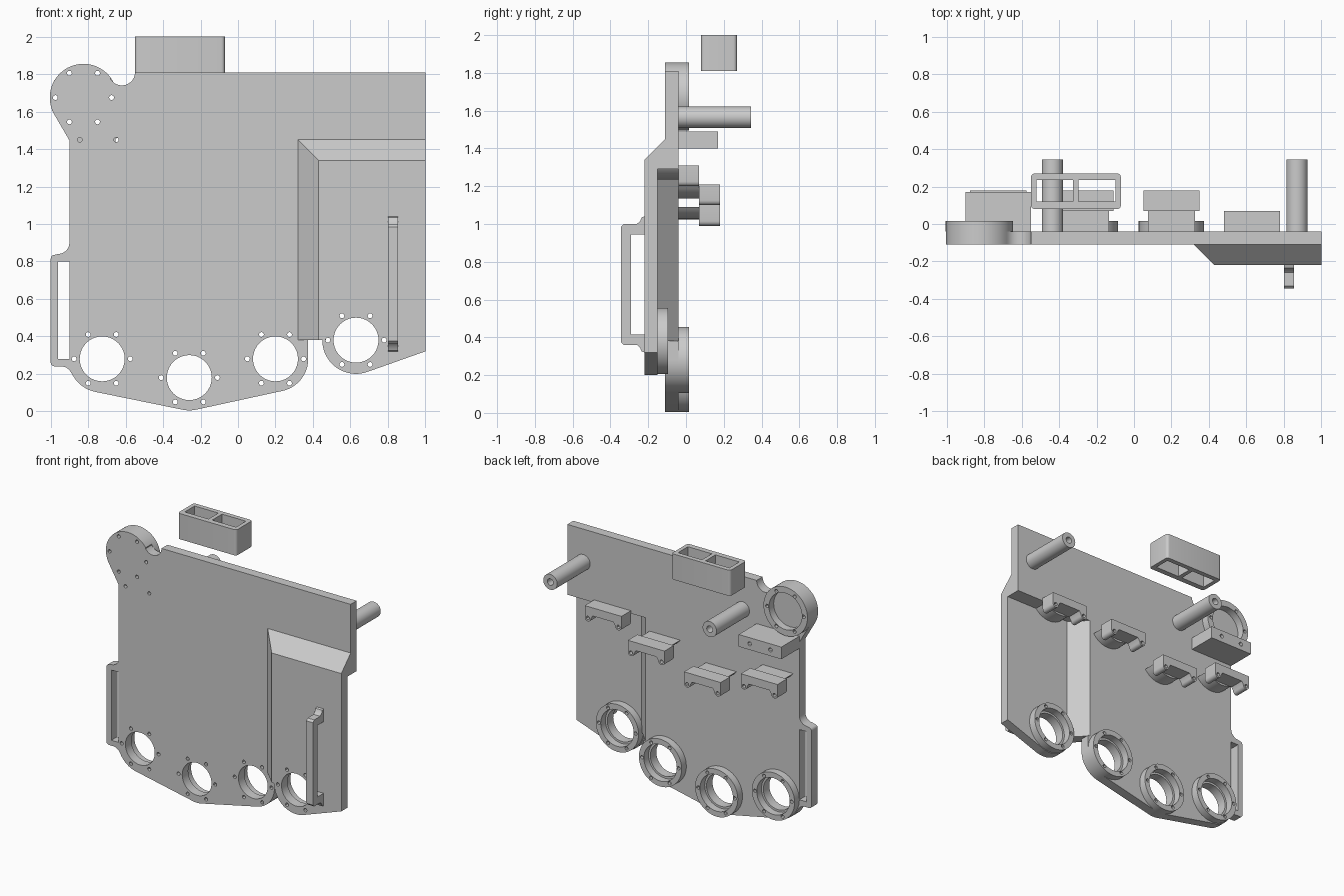
import bpy, bmesh
from math import cos, sin, radians
from mathutils import Matrix

cube = bpy.data.objects.get("Cube")
if cube:
    bpy.data.objects.remove(cube)

grey = bpy.data.materials.new("plain_grey")
grey.use_nodes = True
GREY = (0.6, 0.6, 0.6, 1)
grey.diffuse_color = GREY
grey.node_tree.nodes["Principled BSDF"].inputs["Base Color"].default_value = GREY

# Maps profile plane (a, b) and depth to world axes
AXES = {
    "x": Matrix(((0, 0, 1, 0), (1, 0, 0, 0), (0, 1, 0, 0), (0, 0, 0, 1))),
    "y": Matrix(((1, 0, 0, 0), (0, 0, -1, 0), (0, 1, 0, 0), (0, 0, 0, 1))),
    "z": Matrix.Identity(4),
}


def arc(cx, cy, r, start, end, steps=12):
    angles = [radians(start + (end - start) * i / steps) for i in range(steps + 1)]
    return [(cx + r * cos(a), cy + r * sin(a)) for a in angles]


def circle(cx, cy, r, steps=40):
    return arc(cx, cy, r, 0, 360, steps)[:-1]


def rect(x0, y0, x1, y1, r=0.0):
    if not r:
        return [(x0, y0), (x1, y0), (x1, y1), (x0, y1)]
    return (arc(x1 - r, y1 - r, r, 0, 90, 5) + arc(x0 + r, y1 - r, r, 90, 180, 5)
            + arc(x0 + r, y0 + r, r, 180, 270, 5) + arc(x1 - r, y0 + r, r, 270, 360, 5))


def bolt_circle(cx, cy):
    return [circle(px, py, 0.013, 12) for px, py in circle(cx, cy, 0.15, 6)]


def finish(obj):
    obj.data.materials.clear()
    obj.data.materials.append(grey)
    bpy.ops.object.select_all(action="DESELECT")
    obj.select_set(True)
    bpy.context.view_layer.objects.active = obj
    bpy.ops.object.shade_smooth_by_angle(angle=radians(30))


def profile(name, loops, low, high, axis="y"):
    """Extrude an outline with holes between two positions on an axis."""
    curve = bpy.data.curves.new(name, "CURVE")
    curve.dimensions = "2D"
    curve.fill_mode = "BOTH"
    curve.extrude = (high - low) / 2
    for loop in loops:
        spline = curve.splines.new("POLY")
        spline.points.add(len(loop) - 1)
        for point, (a, b) in zip(spline.points, loop):
            point.co = (a, b, 0, 1)
        spline.use_cyclic_u = True
    source = bpy.data.objects.new(name + "_curve", curve)
    bpy.context.collection.objects.link(source)
    mesh = bpy.data.meshes.new_from_object(
        source.evaluated_get(bpy.context.evaluated_depsgraph_get()))
    bpy.data.objects.remove(source)
    middle = (low + high) / 2
    depth = -middle if axis == "y" else middle
    mesh.transform(AXES[axis] @ Matrix.Translation((0, 0, depth)))
    bm = bmesh.new()
    bm.from_mesh(mesh)
    bmesh.ops.remove_doubles(bm, verts=bm.verts, dist=0.0001)
    bmesh.ops.recalc_face_normals(bm, faces=bm.faces)
    bm.to_mesh(mesh)
    bm.free()
    obj = bpy.data.objects.new(name, mesh)
    bpy.context.collection.objects.link(obj)
    finish(obj)
    return obj


FRONT, BACK = -0.11, -0.04
PAN_FRONT, PAN_BACK = -0.22, -0.15
PORTS = [(-0.725, 0.28), (-0.26, 0.18), (0.2, 0.28)]
PAN_PORT = (0.63, 0.38)
HUB = (-0.825, 1.675)

# Main plate with hub, side grip and ports
outline = [(1, 1.45), (1, 1.81)]
outline += arc(-0.62, 1.81, 0.07, 0, -148)
outline += arc(*HUB, 0.18, 36, 210, 30)
outline += [(-0.9, 1.446)]
outline += arc(-0.96, 0.9, 0.06, 0, -90, 6)
outline += arc(-0.98, 0.815, 0.02, 90, 180, 4) + arc(-0.98, 0.26, 0.02, 180, 270, 4)
outline += arc(-0.945, 0.18, 0.06, 90, 35, 5)
outline += arc(*PORTS[0], 0.18, 212, 258) + arc(*PORTS[1], 0.175, 258, 282, 6)
outline += arc(*PORTS[2], 0.175, 282, 360)
outline += [(0.375, 0.38), (0.32, 0.38), (0.32, 1.45)]
holes = [rect(-0.96, 0.28, -0.9, 0.8)] + bolt_circle(*HUB)
holes += [circle(x, 1.45, 0.013, 12) for x in (-0.845, -0.65)]
for port in PORTS:
    holes += [circle(*port, 0.12)] + bolt_circle(*port)
profile("main_plate", [outline] + holes, FRONT, BACK)

# Raised panel floor
floor = [(1, 0.32), (1, 1.34), (0.43, 1.34), (0.43, 0.38)] + arc(*PAN_PORT, 0.18, 180, 289, 20)
profile("raised_panel", [floor, circle(*PAN_PORT, 0.12)] + bolt_circle(*PAN_PORT),
        PAN_FRONT, PAN_BACK)

# Mitred sloping rim joining the raised panel to the plate: (x inset, z inset, y)
section = [(0, 0, FRONT), (0.11, 0.11, PAN_FRONT), (0.11, 0.11, PAN_BACK),
           (0.15, 0.16, PAN_BACK), (0.04, 0.16, BACK), (0, 0, BACK)]
bm = bmesh.new()
stations = [
    [bm.verts.new((0.32 + sx, y, 0.38)) for sx, sz, y in section],
    [bm.verts.new((0.32 + sx, y, 1.45 - sz)) for sx, sz, y in section],
    [bm.verts.new((1, y, 1.45 - sz)) for sx, sz, y in section],
]
for a, b in zip(stations, stations[1:]):
    for i in range(len(section)):
        j = (i + 1) % len(section)
        bm.faces.new((a[i], a[j], b[j], b[i]))
bm.faces.new(stations[0])
bm.faces.new(stations[-1])
bmesh.ops.recalc_face_normals(bm, faces=bm.faces)
rim_mesh = bpy.data.meshes.new("panel_rim")
bm.to_mesh(rim_mesh)
bm.free()
rim = bpy.data.objects.new("panel_rim", rim_mesh)
bpy.context.collection.objects.link(rim)
finish(rim)

# Bolted flange rings on the back
for centre, base, radius in [(p, BACK, 0.175) for p in PORTS] + [
        (PAN_PORT, PAN_BACK, 0.175), (HUB, BACK, 0.18)]:
    loops = [circle(*centre, radius, 48), circle(*centre, 0.135)] + bolt_circle(*centre)
    profile("flange_ring", loops, base, base + 0.055)


# Clamp brackets above the ports
def bracket(cx, top, base):
    half = arc(0.125, -0.085, 0.025, 0, -180, 8) + [(0.085, -0.06)]
    right = [(cx + x, top + z) for x, z in [(0.15, 0)] + half]
    left = [(2 * cx - x, z) for x, z in reversed(right)]
    bolts = [circle(cx + s * 0.125, top - 0.085, 0.013, 12) for s in (-1, 1)]
    profile("bracket_block", [right + left] + bolts, base + 0.11, base + 0.22)
    saddle = arc(cx, top + 0.078, 0.153, 215, 325, 16)
    profile("bracket_saddle", [saddle], base, base + 0.11)


for cx, top, base in [(-0.725, 1.21, BACK), (-0.26, 1.1, BACK),
                      (0.2, 1.21, BACK), (0.63, 1.31, PAN_BACK)]:
    bracket(cx, top, base)

# Mounting block below the hub
profile("mounting_block", [rect(-0.9, 1.4, -0.55, 1.49)]
        + [circle(x, 1.445, 0.015, 12) for x in (-0.81, -0.64)], BACK, 0.17)

# Hollow standoff posts
for x in (-0.435, 0.87):
    profile("standoff_post", [circle(x, 1.565, 0.057), circle(x, 1.565, 0.024, 20)], BACK, 0.345)

# Two-cell box section above the plate
profile("box_section", [rect(-0.55, 0.08, -0.07, 0.27, 0.02),
                        rect(-0.52, 0.12, -0.325, 0.235), rect(-0.295, 0.12, -0.1, 0.235)],
        1.81, 2.0, "z")

# Front pull handle, mirrored about its mid height
upper = [(-0.22, 0.945), (-0.22, 1.04), (-0.235, 1.035), (-0.243, 1.015), (-0.26, 1.0),
         (-0.33, 1.0), (-0.345, 0.985)]
lower = [(y, 1.36 - z) for y, z in reversed(upper)]
profile("pull_handle", [upper + lower + [(-0.29, 0.415), (-0.29, 0.945)]], 0.8, 0.855, "x")
